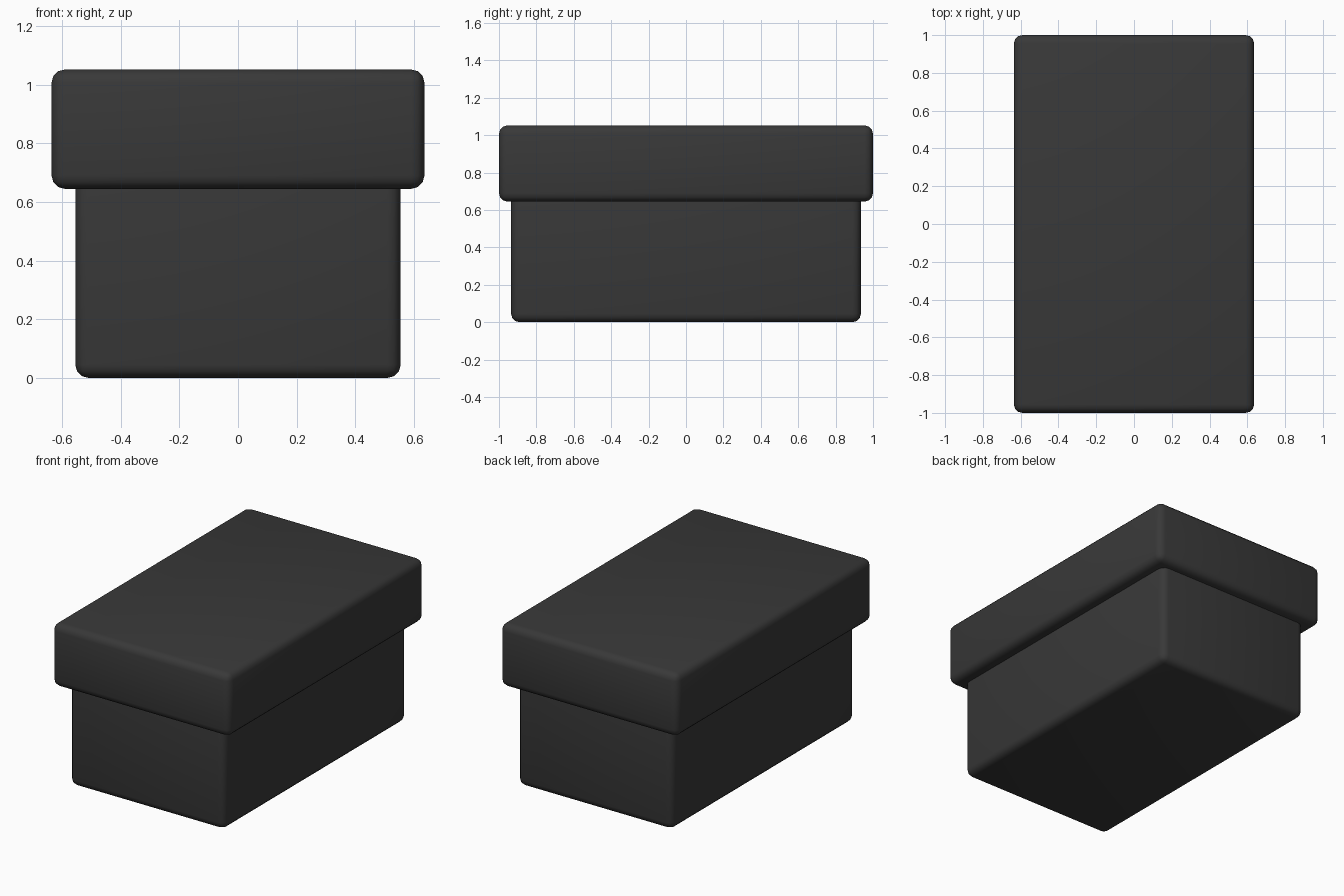
import bpy

if "Cube" in bpy.data.objects:
    bpy.data.objects.remove(bpy.data.objects["Cube"])

# Dark matte cardboard
dark = bpy.data.materials.new("dark_card")
dark.diffuse_color = (0.04, 0.04, 0.04, 1)
dark.use_nodes = True
dark.node_tree.nodes["Principled BSDF"].inputs["Base Color"].default_value = dark.diffuse_color


def rounded_box(name, half_x, half_y, z_low, z_high, radius=0.045):
    bpy.ops.mesh.primitive_cube_add(size=2, location=(0, 0, (z_low + z_high) / 2))
    box = bpy.context.object
    box.name = name
    box.scale = (half_x, half_y, (z_high - z_low) / 2)
    bpy.ops.object.transform_apply(location=False, rotation=False, scale=True)
    bevel = box.modifiers.new("rounded_edges", 'BEVEL')
    bevel.width = radius
    bevel.segments = 3
    bpy.ops.object.modifier_apply(modifier=bevel.name)
    bpy.ops.object.shade_smooth_by_angle(angle=0.8)
    box.data.materials.append(dark)
    return box


# Body reaches up inside the lid; the lid overhangs it on every side
rounded_box("box_body", 0.555, 0.935, 0.0, 0.95)
rounded_box("box_lid", 0.636, 1.0, 0.645, 1.052)
